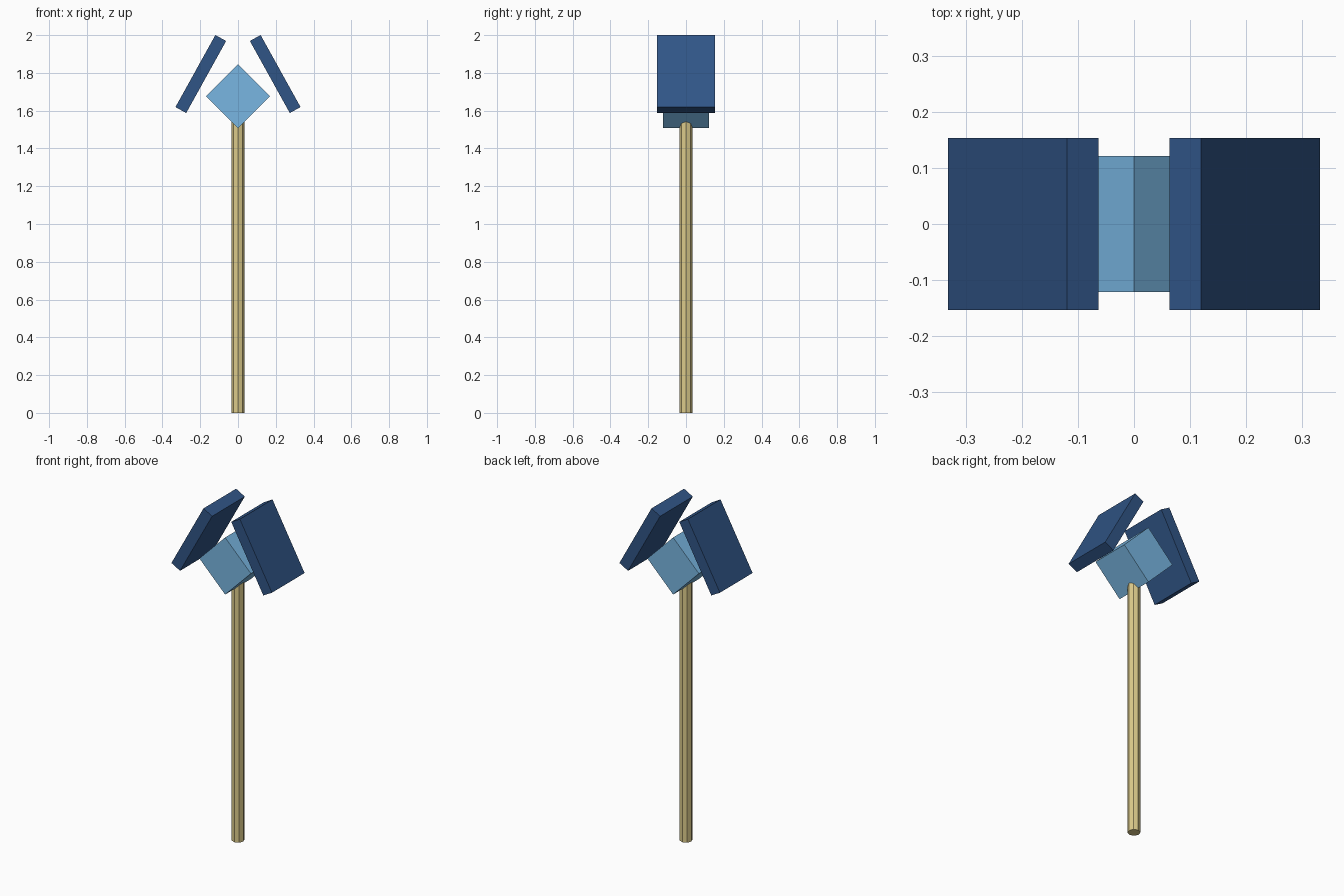
import bpy
from math import radians

if "Cube" in bpy.data.objects:
    bpy.data.objects.remove(bpy.data.objects["Cube"])


def material(name, rgb):
    m = bpy.data.materials.new(name)
    m.diffuse_color = (*rgb, 1)
    m.use_nodes = True
    m.node_tree.nodes["Principled BSDF"].inputs["Base Color"].default_value = m.diffuse_color
    return m


def box(name, size, loc, tilt, mat):
    bpy.ops.mesh.primitive_cube_add(size=1, location=loc, rotation=(0, radians(tilt), 0))
    ob = bpy.context.object
    ob.name = name
    ob.scale = size
    ob.data.materials.append(mat)
    return ob


navy = material("navy", (0.03, 0.09, 0.24))
sky = material("sky_blue", (0.19, 0.47, 0.76))
tan = material("tan", (0.72, 0.60, 0.26))

# Eight-sided pole, its top sunk into the head block
TOP = 1.6
bpy.ops.mesh.primitive_cylinder_add(vertices=8, radius=0.035, depth=TOP, location=(0, 0, TOP / 2))
pole = bpy.context.object
pole.name = "pole"
pole.data.materials.append(tan)

# Head block standing on its edge
box("head_block", (0.24, 0.242, 0.24), (0, 0, 1.677), 45, sky)

# Two slanted side panels, leaning towards each other at the top
for side, label in ((-1, "left"), (1, "right")):
    box(label + "_panel", (0.065, 0.307, 0.436), (side * 0.197, 0, 1.794), -side * 29, navy)
